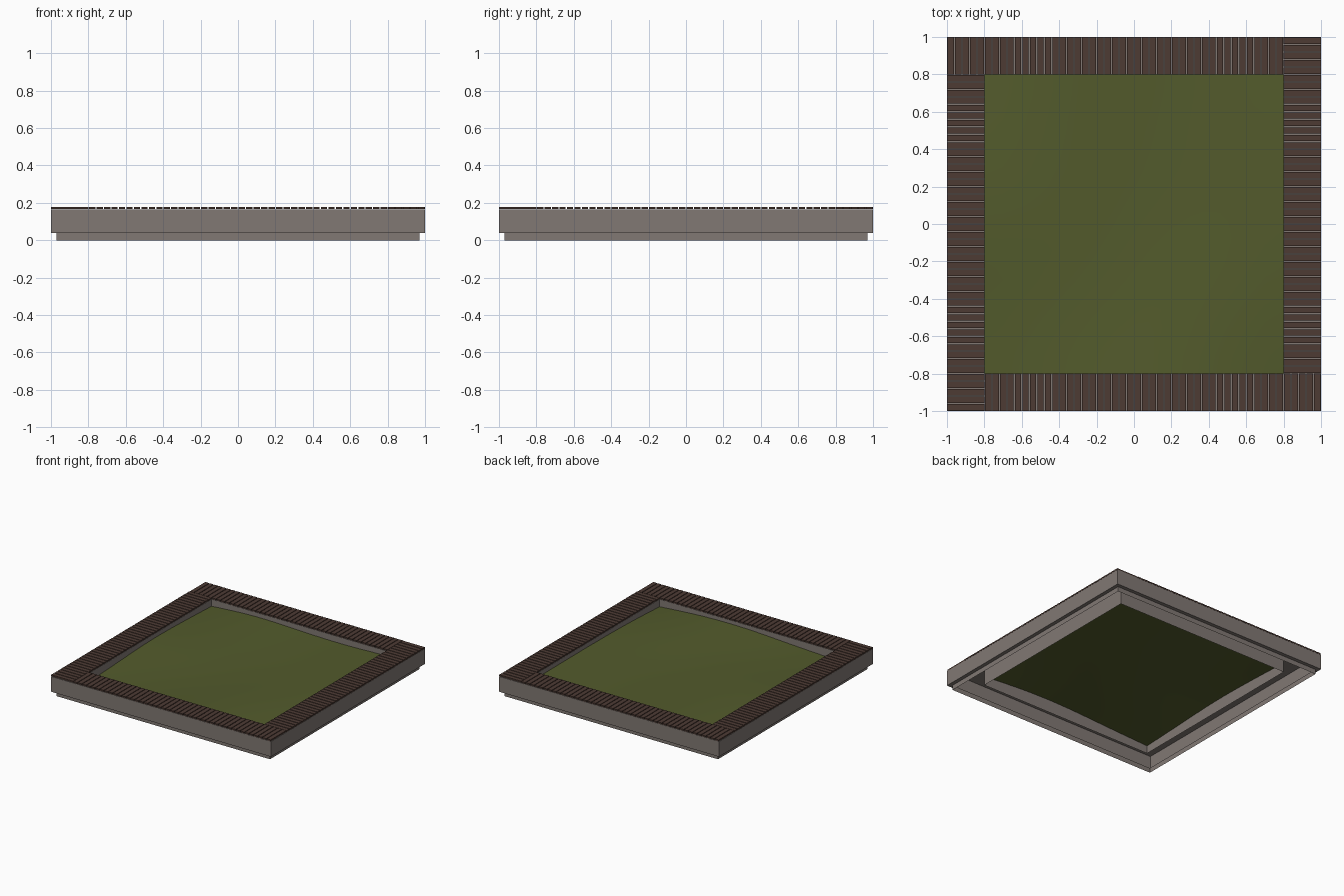
import bpy, bmesh, math
from mathutils import Matrix

if "Cube" in bpy.data.objects:
    bpy.data.objects.remove(bpy.data.objects["Cube"])


def material(name, rgb):
    m = bpy.data.materials.new(name)
    m.diffuse_color = (*rgb, 1)
    m.use_nodes = True
    m.node_tree.nodes["Principled BSDF"].inputs["Base Color"].default_value = m.diffuse_color
    return m


stone = material("grey stone", (0.22, 0.19, 0.173))
wood = material("dark brown wood", (0.074, 0.043, 0.034))
grass = material("olive grass", (0.086, 0.104, 0.025))


def finish(name, bm, mat):
    me = bpy.data.meshes.new(name)
    bm.to_mesh(me)
    bm.free()
    me.materials.append(mat)
    ob = bpy.data.objects.new(name, me)
    bpy.context.collection.objects.link(ob)
    return ob


# Stone border: an open-bottomed shell swept round a square
# (inner wall, cap, outer wall, ledge, recessed skirt)
profile = [(0.8, 0.03), (0.8, 0.165), (1, 0.165), (1, 0.04), (0.97, 0.04), (0.97, 0)]
bm = bmesh.new()
corners = [(-1, -1), (1, -1), (1, 1), (-1, 1)]
rings = [[bm.verts.new((h * cx, h * cy, z)) for cx, cy in corners] for h, z in profile]
for a, b in zip(rings, rings[1:]):
    for i in range(4):
        k = (i + 1) % 4
        bm.faces.new((a[i], b[i], b[k], a[k]))
finish("stone_border", bm, stone)

# Decking: 45 cross slats on each side, laid as a pinwheel
COUNT, LENGTH, GAP = 45, 1.8, 0.006
pitch = LENGTH / COUNT
for side, label in enumerate(("back", "left", "front", "right")):
    bm = bmesh.new()
    for i in range(COUNT):
        x = -1 + pitch * (i + 0.5)
        bmesh.ops.create_cube(bm, size=1, matrix=Matrix.Translation((x, 0.9, 0.172))
                              @ Matrix.Diagonal((pitch - GAP, 0.2, 0.012, 1)))
    bm.transform(Matrix.Rotation(side * math.pi / 2, 4, 'Z'))
    finish(label + "_slats", bm, wood)

# Gently rolling grass: heights (mm-like units) from front row to back row
heights = [[95, 112, 138, 136, 104],
           [112, 113, 114, 134, 125],
           [134, 128, 106, 118, 130],
           [125, 132, 112, 115, 130],
           [108, 138, 120, 110, 127]]
bm = bmesh.new()
bmesh.ops.create_grid(bm, x_segments=4, y_segments=4, size=0.8)
for v in bm.verts:
    v.co.z = heights[round(v.co.y / 0.4) + 2][round(v.co.x / 0.4) + 2] / 1000
for f in bm.faces:
    f.smooth = True
lawn = finish("grass", bm, grass)
sub = lawn.modifiers.new("smooth", 'SUBSURF')
sub.levels = sub.render_levels = 2
sub.boundary_smooth = 'PRESERVE_CORNERS'
